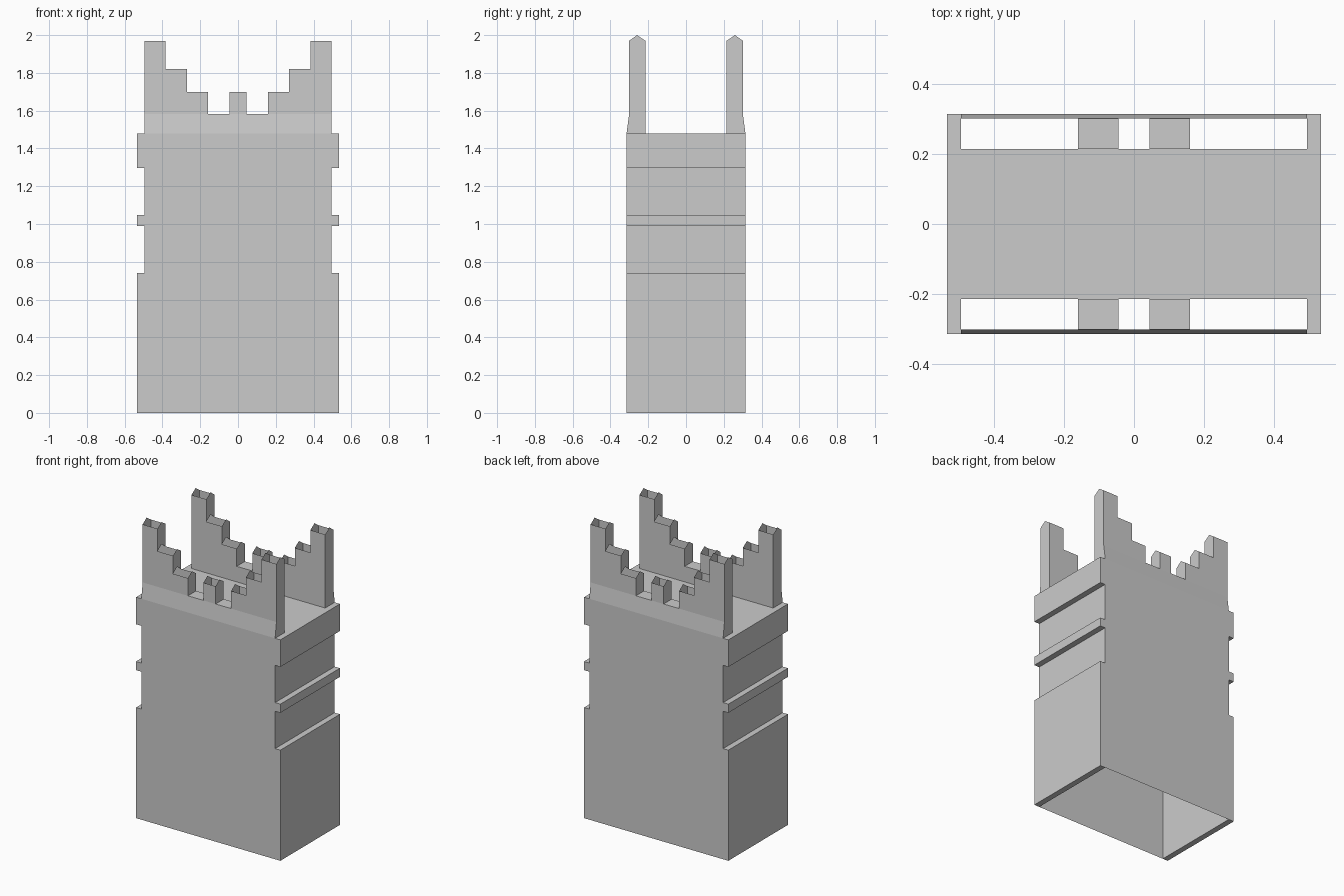
import bpy, bmesh
from mathutils import Vector

if "Cube" in bpy.data.objects:
    bpy.data.objects.remove(bpy.data.objects["Cube"])

XW, XP = 0.495, 0.534        # wall plane and side band plane
YB, YO, YI, YR = 0.315, 0.301, 0.215, 0.259   # body, parapet outer, inner, ridge
ZD, ZS, PK = 1.478, 1.582, 0.03               # deck, crenel floor, peak height


class Part:
    """Collects flat faces, each turned to face a given direction."""
    def __init__(self, name):
        self.name, self.bm = name, bmesh.new()

    def face(self, pts, out):
        f = self.bm.faces.new([self.bm.verts.new(p) for p in pts])
        f.normal_update()
        if f.normal.dot(Vector(out)) < 0:
            f.normal_flip()

    def finish(self, mirror):
        bmesh.ops.remove_doubles(self.bm, verts=self.bm.verts, dist=1e-5)
        me = bpy.data.meshes.new(self.name)
        self.bm.to_mesh(me)
        self.bm.free()
        ob = bpy.data.objects.new(self.name, me)
        bpy.context.collection.objects.link(ob)
        m = ob.modifiers.new("mirror", 'MIRROR')
        m.use_axis = mirror
        m.use_clip = False
        return ob


def rect_xz(x0, x1, z0, z1, y):
    return [(x0, y, z0), (x1, y, z0), (x1, y, z1), (x0, y, z1)]


def rect_xy(x0, x1, y0, y1, z):
    return [(x0, y0, z), (x1, y0, z), (x1, y1, z), (x0, y1, z)]


def rect_yz(y0, y1, z0, z1, x):
    return [(x, y0, z0), (x, y1, z0), (x, y1, z1), (x, y0, z1)]


# Hollow body, open at the bottom: front wall in levels, front mirrored to back
levels = [(0, 0.74, XP), (0.74, 0.99, XW), (0.99, 1.048, XP),
          (1.048, 1.297, XW), (1.297, ZD, XP)]
wall = Part("front_and_back_wall")
for z0, z1, x in levels:
    wall.face(rect_xz(-x, x, z0, z1, -YB), (0, -1, 0))
wall.finish((False, True, False))

# Side walls and the raised bands on them
side = Part("side_wall")
side.face(rect_yz(-YB, YB, 0, ZD, XW), (1, 0, 0))
side.finish((True, False, False))
bands = Part("side_bands")
for z0, z1, x in levels:
    if x == XP:
        bands.face(rect_yz(-YB, YB, z0, z1, XP), (1, 0, 0))
        bands.face(rect_xy(XW, XP, -YB, YB, z0), (0, 0, -1))
        bands.face(rect_xy(XW, XP, -YB, YB, z1), (0, 0, 1))
bands.finish((True, False, False))

# Roof deck between the parapets
deck = Part("roof_deck")
deck.face(rect_xy(0, XW, -YI, YI, ZD), (0, 0, 1))
deck.finish((True, False, False))

# Stepped parapet: hollow, open along the top, with pointed ends
steps = [(0, 0.045, 1.70), (0.045, 0.16, ZS), (0.16, 0.27, 1.70),
         (0.27, 0.385, 1.82), (0.385, XW, 1.97)]
par = Part("stepped_parapet")
for x0, x1, z in steps:
    par.face(rect_xz(x0, x1, ZD, z, -YI), (0, 1, 0))
    if z > ZS:
        par.face(rect_xz(x0, x1, ZS, z, -YO), (0, -1, 0))
    else:
        par.face(rect_xy(x0, x1, -YO, -YI, ZS), (0, 0, 1))
par.face([(0, -YB, ZD), (XW, -YB, ZD), (XW, -YO, ZS), (0, -YO, ZS)], (0, -1, 0))


def gable(x, low, high, out):
    base = [(x, -YI, low), (x, -YO, low)]
    if low > ZS:
        base.insert(1, (x, -YR, low + PK))
    par.face(base + [(x, -YO, high), (x, -YR, high + PK), (x, -YI, high)],
             (out, 0, 0))


for a, b in zip(steps, steps[1:]):
    gable(a[1], min(a[2], b[2]), max(a[2], b[2]), 1 if a[2] > b[2] else -1)
gable(XW, ZS, 1.97, 1)
par.face([(XW, -YB, ZD), (XW, -YI, ZD), (XW, -YI, ZS), (XW, -YO, ZS)], (1, 0, 0))
par.finish((True, True, False))
